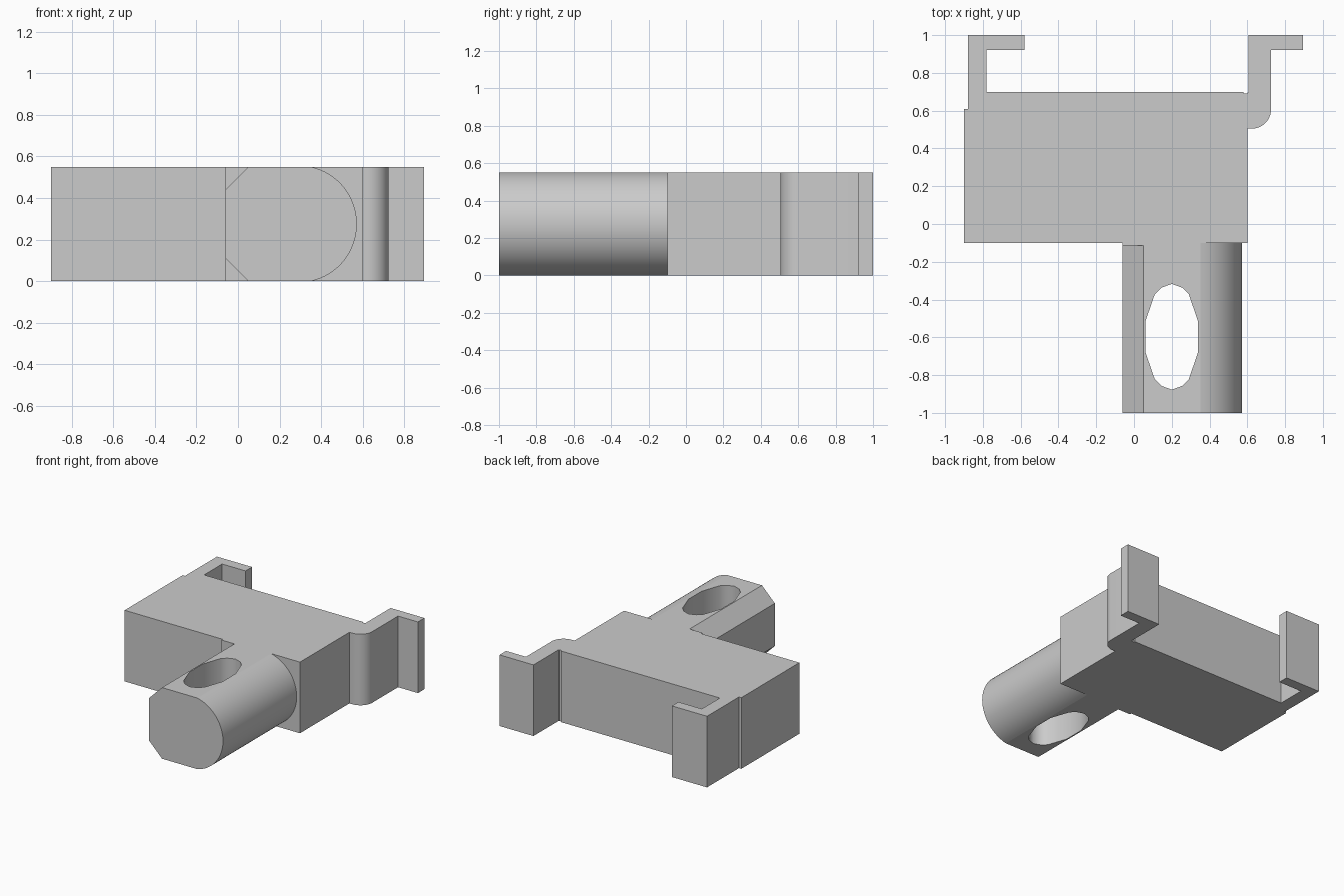
import bpy, bmesh, math
from mathutils import Vector

cube = bpy.data.objects.get("Cube")
if cube:
    bpy.data.objects.remove(cube, do_unlink=True)

H = 0.55  # common height of all parts

grey = bpy.data.materials.new("plain grey")
grey.use_nodes = True
grey.diffuse_color = (0.6, 0.6, 0.6, 1)
grey.node_tree.nodes["Principled BSDF"].inputs["Base Color"].default_value = grey.diffuse_color


def prism(name, points, sweep):
    """Extrude a closed 3D outline along the sweep vector."""
    bm = bmesh.new()
    face = bm.faces.new([bm.verts.new(p) for p in points])
    top = bmesh.ops.extrude_face_region(bm, geom=[face])["geom"]
    bmesh.ops.translate(bm, vec=sweep, verts=[v for v in top if isinstance(v, bmesh.types.BMVert)])
    bmesh.ops.recalc_face_normals(bm, faces=bm.faces)
    mesh = bpy.data.meshes.new(name)
    bm.to_mesh(mesh)
    bm.free()
    mesh.materials.append(grey)
    obj = bpy.data.objects.new(name, mesh)
    bpy.context.collection.objects.link(obj)
    return obj


def plan(name, outline, z=0, height=H):
    return prism(name, [(x, y, z) for x, y in outline], Vector((0, 0, height)))


def block(name, x0, x1, y0, y1):
    return plan(name, [(x0, y0), (x1, y0), (x1, y1), (x0, y1)])


def arc(cx, cy, r, a0, a1, n):
    return [(cx + r * math.cos(a0 + (a1 - a0) * i / n),
             cy + r * math.sin(a0 + (a1 - a0) * i / n)) for i in range(n + 1)]


def smooth(obj):
    """Smooth the curved sides, keep the level faces flat."""
    bpy.ops.object.select_all(action="DESELECT")
    obj.select_set(True)
    bpy.context.view_layer.objects.active = obj
    bpy.ops.object.shade_smooth_by_angle(angle=math.radians(40))
    for f in obj.data.polygons:
        if abs(f.normal.z) > 0.99:
            f.use_smooth = False


# Main body with small steps at its back corners
plan("body", [(-0.9, -0.1), (0.6, -0.1), (0.6, 0.69), (0.58, 0.69), (0.58, 0.7),
              (-0.88, 0.7), (-0.88, 0.61), (-0.9, 0.61)])

# Back clips
block("right_clip_arm", -0.88, -0.78, 0.7, 0.92)
block("right_clip_foot", -0.88, -0.58, 0.92, 1.0)
smooth(plan("left_clip_arm", [(0.6, 0.505)] + arc(0.625, 0.605, 0.1, -math.pi / 2, 0, 12)
            + [(0.725, 0.92), (0.605, 0.92), (0.605, 0.695), (0.6, 0.695)]))
block("left_clip_foot", 0.605, 0.895, 0.92, 1.0)

# Front prong: rounded on one side, chamfered on the other
half = math.asin(0.275 / 0.282)
section = arc(0.29, H / 2, 0.282, -half, half, 32)
section += [(0.05, H), (-0.06, 0.44), (-0.06, 0.11), (0.05, 0)]
prong = prism("prong", [(x, -1, z) for x, z in section], Vector((0, 0.9, 0)))
block("prong_root", -0.06, 0.3, -0.115, -0.1)

# Oval hole through the prong
quarter = [(0.14, 0.08), (0.09, 0.225), (0.055, 0.26)]
ring = quarter + [(0, 0.28)] + [(-x, y) for x, y in reversed(quarter)]
ring += [(-x, -y) for x, y in ring]
cutter = plan("hole_cutter", [(0.2 + x, -0.597 + y) for x, y in ring], -0.1, H + 0.2)
cutter.hide_render = True
cut = prong.modifiers.new("hole", "BOOLEAN")
cut.operation = "DIFFERENCE"
cut.solver = "EXACT"
cut.object = cutter
bpy.context.view_layer.objects.active = prong
bpy.ops.object.modifier_apply(modifier=cut.name)
bpy.data.objects.remove(cutter, do_unlink=True)
smooth(prong)
